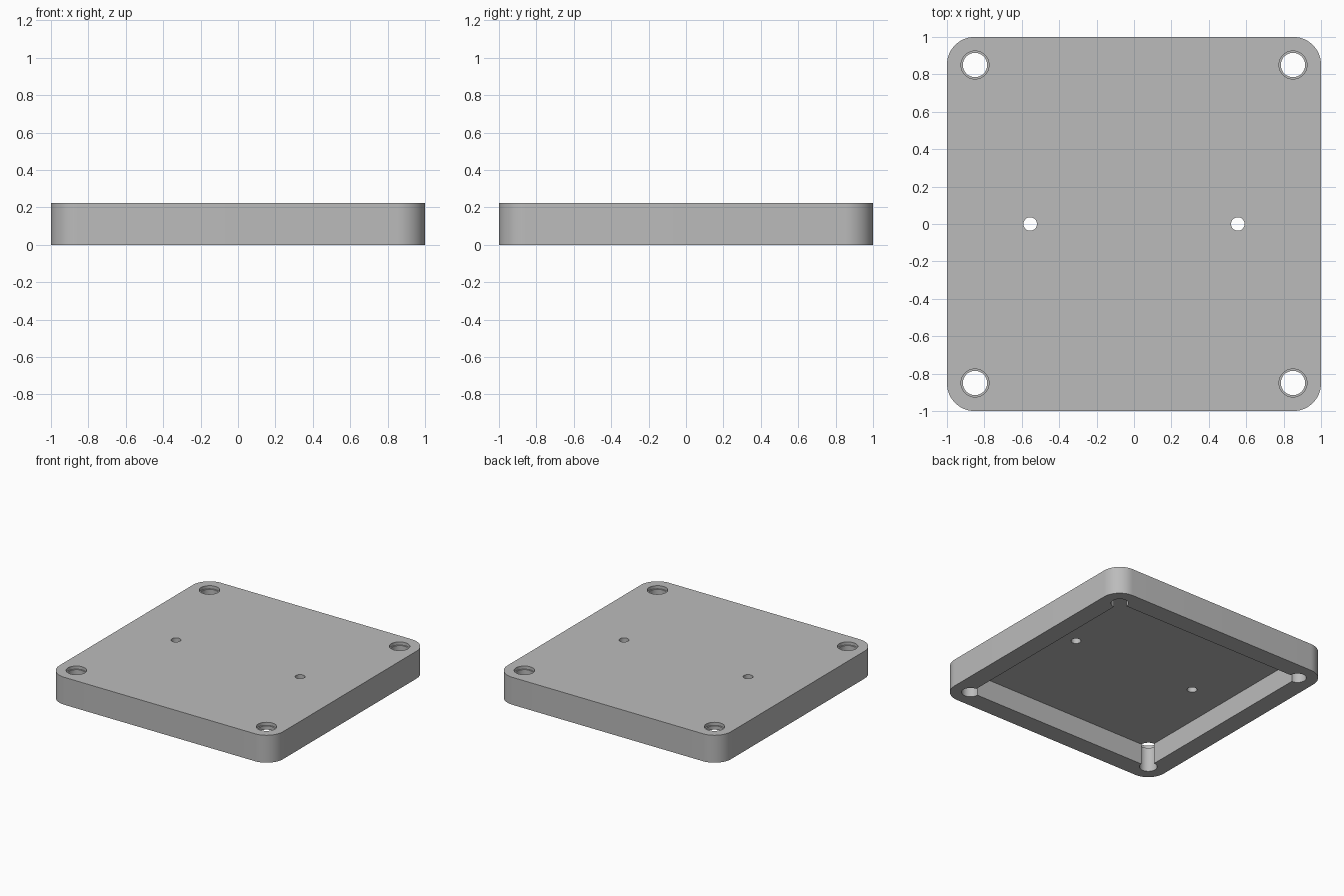
import bpy

scene = bpy.context.scene
cube = bpy.data.objects.get("Cube")
if cube:
    bpy.data.objects.remove(cube, do_unlink=True)

HEIGHT = 0.222
FLOOR = 0.055      # thickness of the top skin
HOLE = 0.85        # corner hole offset, also the pocket's half width
CORNER = 0.148     # outer corner radius

grey = bpy.data.materials.new("plain grey")
grey.use_nodes = True
colour = (0.5, 0.5, 0.5, 1)
grey.diffuse_color = colour
grey.node_tree.nodes["Principled BSDF"].inputs["Base Color"].default_value = colour


def box(name, half, z0, z1):
    bpy.ops.mesh.primitive_cube_add(size=1, location=(0, 0, (z0 + z1) / 2))
    ob = bpy.context.object
    ob.name = name
    ob.scale = (2 * half, 2 * half, z1 - z0)
    bpy.ops.object.transform_apply(location=True, rotation=False, scale=True)
    ob.data.materials.append(grey)
    return ob


def cylinder(name, radius, x, y, z0, z1):
    bpy.ops.mesh.primitive_cylinder_add(
        vertices=48, radius=radius, depth=z1 - z0, location=(x, y, (z0 + z1) / 2))
    ob = bpy.context.object
    ob.name = name
    ob.data.materials.append(grey)
    return ob


def cut(target, cutter):
    mod = target.modifiers.new(cutter.name, 'BOOLEAN')
    mod.operation = 'DIFFERENCE'
    mod.solver = 'EXACT'
    mod.object = cutter
    bpy.context.view_layer.objects.active = target
    bpy.ops.object.modifier_apply(modifier=mod.name)
    bpy.data.objects.remove(cutter, do_unlink=True)


# Plate with rounded upright corners
plate = box("cover_plate", 1, 0, HEIGHT)
weights = plate.data.attributes.new("bevel_weight_edge", 'FLOAT', 'EDGE')
for edge in plate.data.edges:
    a, b = (plate.data.vertices[i].co for i in edge.vertices)
    weights.data[edge.index].value = 1.0 if abs(a.z - b.z) > 0.1 else 0.0
bevel = plate.modifiers.new("rounded_corners", 'BEVEL')
bevel.limit_method = 'WEIGHT'
bevel.width = CORNER
bevel.segments = 16
bpy.ops.object.modifier_apply(modifier=bevel.name)

# Square pocket open underneath
cut(plate, box("pocket_cutter", HOLE, -0.1, HEIGHT - FLOOR))

# Corner screw holes with a slightly wider recess at the top
for x in (-HOLE, HOLE):
    for y in (-HOLE, HOLE):
        cut(plate, cylinder("hole_cutter", 0.065, x, y, -0.1, HEIGHT + 0.1))
        cut(plate, cylinder("recess_cutter", 0.075, x, y, HEIGHT - 0.025, HEIGHT + 0.1))

# Two small holes across the middle
for x in (-0.555, 0.555):
    cut(plate, cylinder("small_hole_cutter", 0.036, x, 0, -0.1, HEIGHT + 0.1))

bpy.ops.object.select_all(action='DESELECT')
plate.select_set(True)
bpy.context.view_layer.objects.active = plate
bpy.ops.object.shade_smooth_by_angle()
